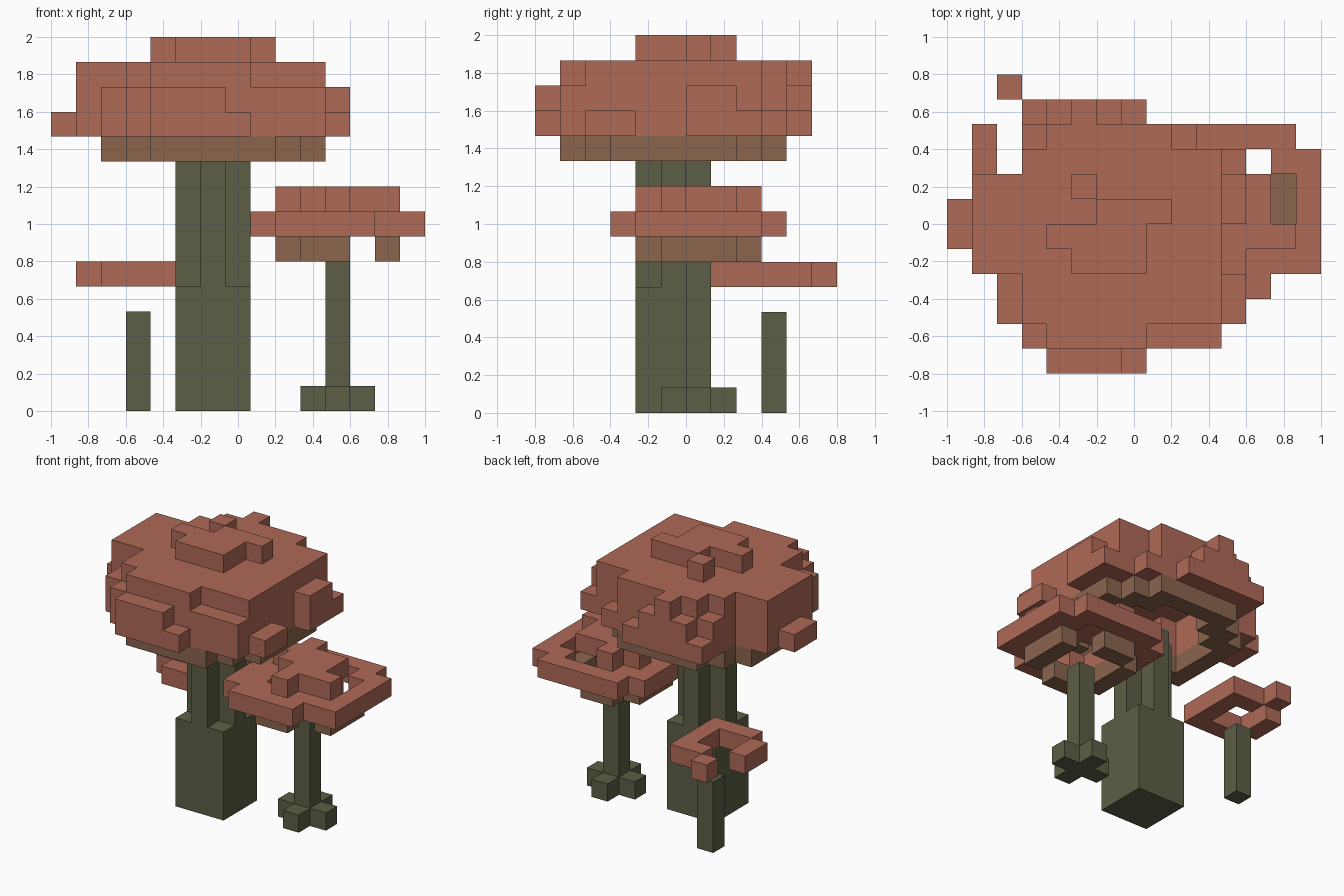
import bpy, bmesh, math

cube = bpy.data.objects.get("Cube")
if cube:
    bpy.data.objects.remove(cube, do_unlink=True)

U = 2 / 15  # block size


def material(name, rgb):
    m = bpy.data.materials.new(name)
    m.use_nodes = True
    m.diffuse_color = (*rgb, 1)
    bsdf = m.node_tree.nodes["Principled BSDF"]
    bsdf.inputs["Base Color"].default_value = (*rgb, 1)
    bsdf.inputs["Roughness"].default_value = 0.9
    return m


RED = material("cap_red", (0.425, 0.142, 0.094))
BROWN = material("gill_brown", (0.258, 0.130, 0.076))
GREEN = material("stem_green", (0.107, 0.112, 0.061))

SIDES = [(1, 0, 0), (-1, 0, 0), (0, 1, 0), (0, -1, 0), (0, 0, 1), (0, 0, -1)]


def blocks(name, cells, mat):
    """Make one object from grid cells, keeping only the outer faces."""
    cells = set(cells)
    bm = bmesh.new()
    for c in cells:
        for n in SIDES:
            if tuple(c[a] + n[a] for a in range(3)) in cells:
                continue
            axis = next(a for a in range(3) if n[a])
            b, d = (axis + 1) % 3, (axis + 2) % 3
            corners = []
            for s, t in ((0, 0), (1, 0), (1, 1), (0, 1)):
                p = list(c)
                p[axis] += n[axis] > 0
                p[b] += s
                p[d] += t
                corners.append((p[0] * U - 1, p[1] * U - 0.8, p[2] * U))
            if n[axis] < 0:
                corners.reverse()
            bm.faces.new([bm.verts.new(p) for p in corners])
    bmesh.ops.remove_doubles(bm, verts=bm.verts, dist=0.001)
    bmesh.ops.dissolve_limit(bm, angle_limit=0.01, verts=bm.verts, edges=bm.edges)
    me = bpy.data.meshes.new(name)
    bm.to_mesh(me)
    bm.free()
    me.materials.append(mat)
    ob = bpy.data.objects.new(name, me)
    bpy.context.collection.objects.link(ob)
    return ob


def box(i0, i1, j0, j1):
    return {(i, j) for i in range(i0, i1 + 1) for j in range(j0, j1 + 1)}


def rows(spans):
    """Flat layer from {row: (first, last)} spans."""
    return {(i, j) for j, (a, b) in spans.items() for i in range(a, b + 1)}


def lift(layer, k0, k1=None):
    top = k0 if k1 is None else k1
    return {(i, j, k) for i, j in layer for k in range(k0, top + 1)}


def within(layer, ci, cj, r0, r1):
    return {(i, j) for i, j in layer if r0 <= math.hypot(i - ci, j - cj) < r1}


def plus(ci, cj):
    return {(ci, cj), (ci + 1, cj), (ci - 1, cj), (ci, cj + 1), (ci, cj - 1)}


# Large mushroom stem: solid foot, cross-shaped upper part
blocks("large_stem", lift(box(5, 7, 4, 6), 0, 4) | lift(plus(6, 5), 5, 9), GREEN)

# Large mushroom gills: ring under the cap
blocks("large_gills", lift(within(box(2, 10, 1, 9), 6, 5, 3.5, 4.5), 10), BROWN)

# Large mushroom cap: hollow rim layers, closed lid and crown
lid = rows({1: (4, 7), 2: (3, 10), 3: (3, 10), 4: (1, 10), 5: (1, 10),
            6: (1, 10), 7: (1, 10), 8: (3, 10), 9: (4, 8)}) | {(5, 10)}
middle = (lid | box(4, 6, 0, 0) | box(3, 10, 1, 1) | box(2, 2, 2, 3)
          | box(11, 11, 6, 7) | {(3, 9), (4, 10), (6, 10)})
rim = (middle | {(7, 0), (11, 8), (9, 9)} | box(0, 0, 5, 6)
       | box(11, 11, 2, 3) | box(3, 7, 10, 10))
crown = rows({4: (5, 7), 5: (4, 7), 6: (6, 8), 7: (5, 5)})
blocks("large_cap",
       lift(rim - within(rim, 6, 5, 0, 3.5), 11)
       | lift(middle - within(middle, 6, 5, 0, 3.5), 12)
       | lift(lid, 13) | lift(crown, 14), RED)

# Medium mushroom stem with a cross-shaped foot
blocks("medium_stem", lift(plus(11, 6), 0) | lift({(11, 6)}, 1, 5), GREEN)

# Medium mushroom gills
gills = box(10, 11, 4, 4) | box(9, 9, 5, 7) | box(13, 13, 5, 7) | box(10, 11, 8, 8)
blocks("medium_gills", lift(gills, 6), BROWN)

# Medium mushroom cap: broken ring with a ragged top
ring = within(box(8, 14, 3, 9), 11, 6, 2.1, 4.2) | {(9, 6)}
ring -= {(13, 3), (13, 7), (12, 8)}
top = rows({4: (11, 11), 5: (11, 13), 6: (10, 12), 7: (9, 12), 8: (10, 10)})
blocks("medium_cap", lift(ring, 7) | lift(top, 8), RED)

# Small mushroom: post and open ring cap
blocks("small_stem", lift({(3, 9)}, 0, 3), GREEN)
small = box(2, 4, 7, 7) | box(4, 4, 8, 10) | box(1, 1, 8, 9) | {(3, 10), (2, 11)}
blocks("small_cap", lift(small, 5), RED)
